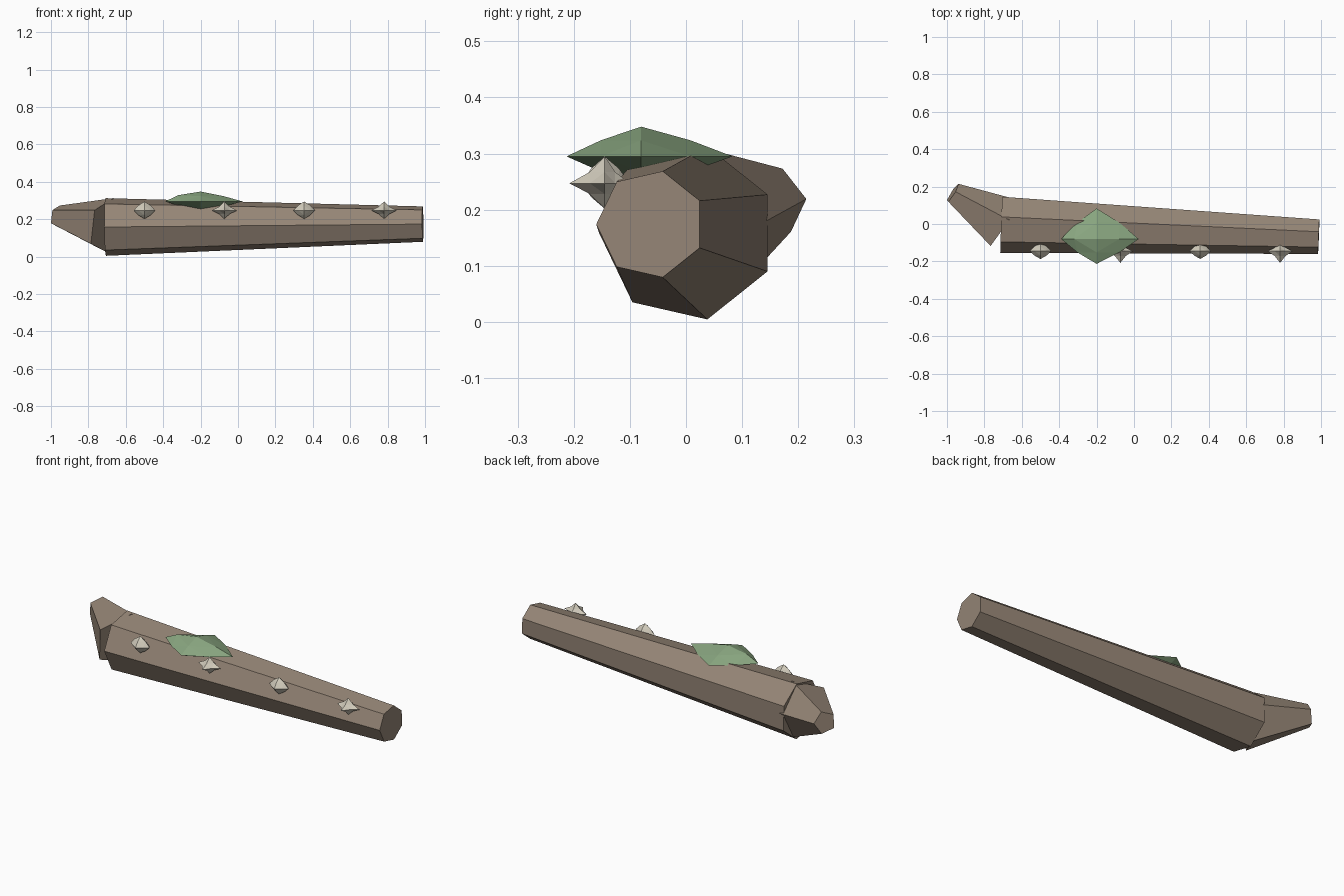
import bpy, bmesh, math
from mathutils import Vector

if "Cube" in bpy.data.objects:
    bpy.data.objects.remove(bpy.data.objects["Cube"])


def material(name, rgb):
    m = bpy.data.materials.new(name)
    m.diffuse_color = (*rgb, 1)
    m.use_nodes = True
    m.node_tree.nodes["Principled BSDF"].inputs["Base Color"].default_value = m.diffuse_color
    return m


bark = material("bark", (0.30, 0.235, 0.18))
moss = material("moss", (0.25, 0.38, 0.215))
fungus = material("fungus", (0.64, 0.60, 0.50))


def finish(name, bm, mat):
    bmesh.ops.recalc_face_normals(bm, faces=bm.faces)
    me = bpy.data.meshes.new(name)
    bm.to_mesh(me)
    bm.free()
    me.materials.append(mat)
    ob = bpy.data.objects.new(name, me)
    bpy.context.collection.objects.link(ob)
    return ob


def frustum(name, p0, p1, r0, r1, sides, phase, mat):
    """Tapered prism running from p0 to p1."""
    p0, p1 = Vector(p0), Vector(p1)
    axis = (p1 - p0).normalized()
    u = Vector((0, 0, 1)).cross(axis).normalized()
    w = axis.cross(u)
    bm = bmesh.new()
    rings = []
    for p, r in ((p0, r0), (p1, r1)):
        angles = [math.radians(phase) + math.tau * i / sides for i in range(sides)]
        rings.append([bm.verts.new(p + r * (math.cos(a) * u + math.sin(a) * w)) for a in angles])
    a, b = rings
    for i in range(sides):
        j = (i + 1) % sides
        bm.faces.new((a[i], a[j], b[j], b[i]))
    bm.faces.new(a[::-1])
    bm.faces.new(b)
    return finish(name, bm, mat)


def faceted_lump(name, centre, low, high, bulge, mat):
    """Octahedron split once; bulge sets how far the mid-edge points sit out."""
    bm = bmesh.new()
    for k in range(3):
        for s in (-1, 1):
            v = Vector((0, 0, 0))
            v[k] = s
            bm.verts.new(v)
    bmesh.ops.convex_hull(bm, input=bm.verts[:])
    bmesh.ops.subdivide_edges(bm, edges=bm.edges[:], cuts=1, use_grid_fill=True)
    for v in bm.verts:
        if v.co.length < 0.9:
            v.co *= bulge(v.co) / 0.5
        v.co = Vector([centre[k] + v.co[k] * (high[k] if v.co[k] > 0 else low[k])
                       for k in range(3)])
    return finish(name, bm, mat)


# Fallen trunk and the bent stub at its thick end
frustum("trunk", (-0.709, 0.003, 0.1585), (0.988, -0.063, 0.174), 0.158, 0.097, 7, 180, bark)
frustum("bent_stub", (-0.709, 0.0, 0.165), (-0.97, 0.164, 0.216), 0.155, 0.06, 5, 105, bark)

# Moss patch draped on top
faceted_lump("moss_patch", (-0.2, -0.08, 0.295), (0.19, 0.133, 0.05), (0.225, 0.163, 0.053),
             lambda c: 0.63 if c.x < 0 and c.z > 0 else 0.54, moss)

# Row of small shelf fungi along the front
for i in range(4):
    wide = i % 2
    rx = 0.068 if wide else 0.058
    front = 0.063 if wide else 0.042
    bulge = 0.42 if wide else 0.56
    faceted_lump(f"fungus_{i + 1}", (-0.5 + 0.427 * i, -0.145, 0.247),
                 (rx, front, 0.045), (rx, 0.045, 0.048), lambda c: bulge, fungus)
